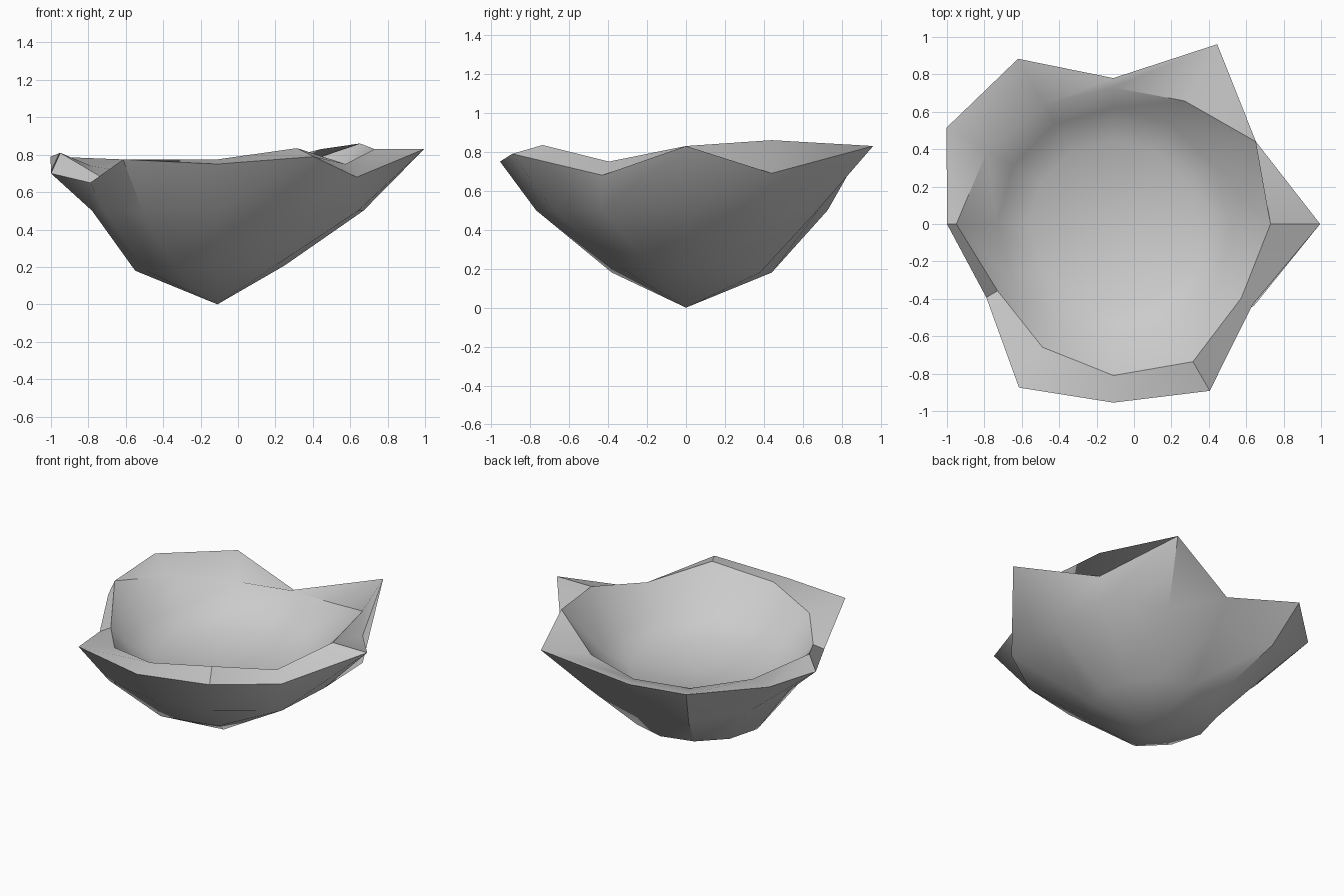
import bpy, bmesh, math

cube = bpy.data.objects.get("Cube")
if cube:
    bpy.data.objects.remove(cube, do_unlink=True)

# One grey stone-like colour
grey = bpy.data.materials.new("light_grey")
grey.use_nodes = True
colour = (0.6, 0.6, 0.6, 1)
grey.diffuse_color = colour
grey.node_tree.nodes["Principled BSDF"].inputs["Base Color"].default_value = colour

SIDES = 12
CENTRE_X = -0.11

# Radius and height at each twelfth of a turn, starting at +x, towards +y
lip_outer_r = [1.105, .88, 1.11, .78, 1.02, 1.03, .89, .785, 1.01, .955, 1.03, .86]
lip_outer_z = [.83, .69, .83, .67, .775, .79, .7, .65, .775, .75, .79, .68]
dish_edge_r = [.84, .88, .76, .73, .74, .78, .84, .715, .76, .81, .85, .79]
dish_edge_z = [.83, .86, .73, .69, .69, .74, .81, .68, .72, .775, .835, .75]
belly_r = [.78, .88, .78, .68, .84, .74, .67, .7, .8, .77, .79, .87]
foot_r = [.36, .35, .44, .44, .44, .44, .44, .44, .44, .38, .38, .36]


def add_ring(bm, radii, heights):
    ring = []
    for i, (r, z) in enumerate(zip(radii, heights)):
        a = math.tau * i / SIDES
        ring.append(bm.verts.new((CENTRE_X + r * math.cos(a), r * math.sin(a), z)))
    return ring


def bridge(bm, lower, upper):
    for i in range(SIDES):
        j = (i + 1) % SIDES
        bm.faces.new((lower[i], lower[j], upper[j], upper[i]))


def cap(bm, ring, z):
    tip = bm.verts.new((CENTRE_X, 0, z))
    for i in range(SIDES):
        bm.faces.new((tip, ring[i], ring[(i + 1) % SIDES]))


# Faceted outer wall up to the jagged lip
bm = bmesh.new()
rings = [
    add_ring(bm, foot_r, [.18 + (.44 - r) * .35 for r in foot_r]),
    add_ring(bm, belly_r, [.5] * SIDES),
    add_ring(bm, lip_outer_r, lip_outer_z),
    add_ring(bm, dish_edge_r, dish_edge_z),
]
# Shallow dish hollowed into the top, with a nearly flat floor
for radius, height in ((.62, .58), (.45, .49)):
    rings.append(add_ring(bm, [radius] * SIDES, [height] * SIDES))
for lower, upper in zip(rings, rings[1:]):
    bridge(bm, lower, upper)
cap(bm, rings[0], 0)
cap(bm, rings[-1], .45)
bmesh.ops.recalc_face_normals(bm, faces=bm.faces)

mesh = bpy.data.meshes.new("broken_bowl")
bm.to_mesh(mesh)
bm.free()
mesh.materials.append(grey)
bowl = bpy.data.objects.new("broken_bowl", mesh)
bpy.context.collection.objects.link(bowl)

# Smooth walls with crisp broken edges
bpy.ops.object.select_all(action="DESELECT")
bowl.select_set(True)
bpy.context.view_layer.objects.active = bowl
bpy.ops.object.shade_smooth_by_angle(angle=math.radians(35))
